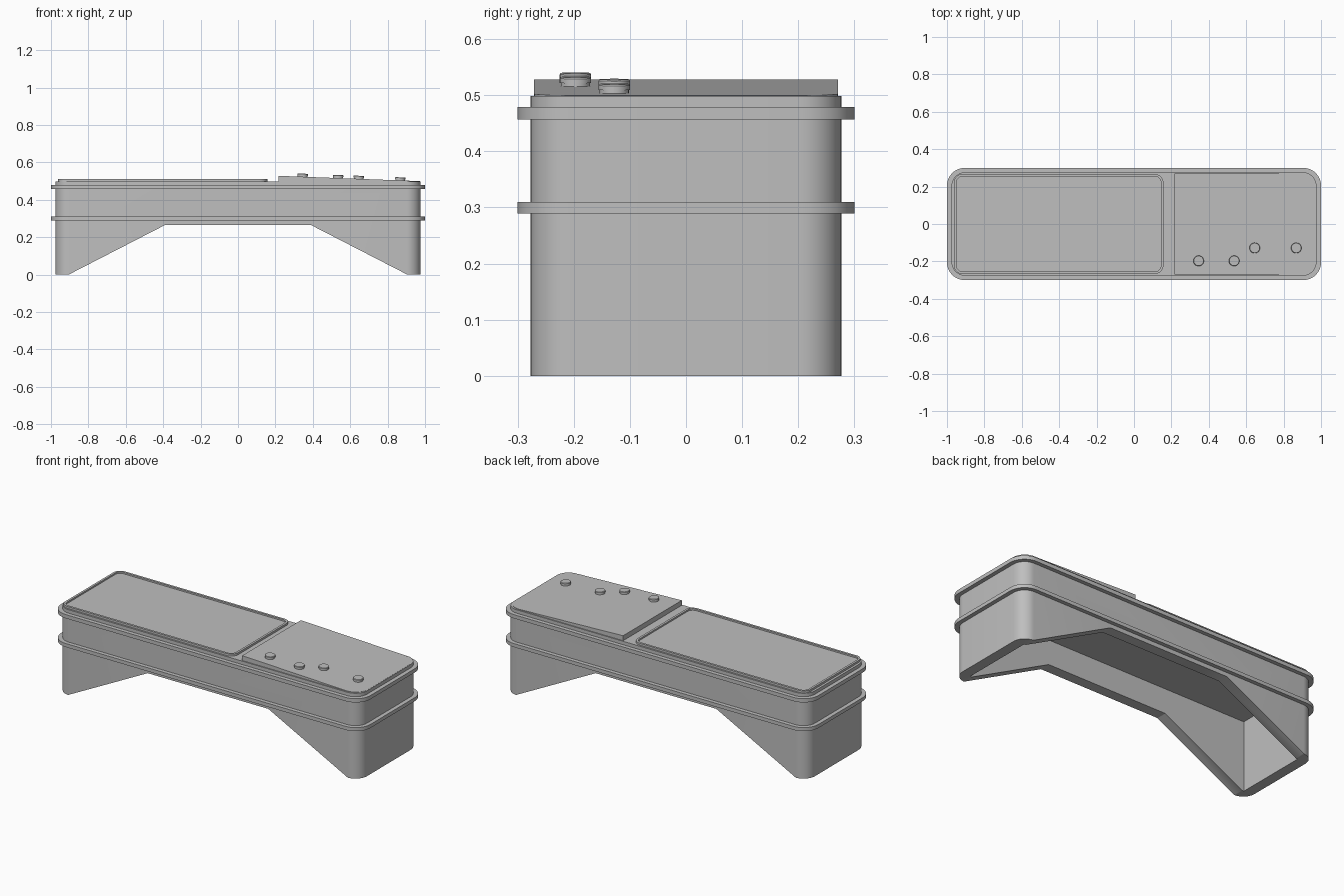
import bpy
import bmesh
from math import atan, cos, sin, pi, radians

cube = bpy.data.objects.get("Cube")
if cube:
    bpy.data.objects.remove(cube)

grey = bpy.data.materials.new("plain grey")
grey.use_nodes = True
GREY = (0.52, 0.52, 0.52, 1)
grey.diffuse_color = GREY
grey.node_tree.nodes["Principled BSDF"].inputs["Base Color"].default_value = GREY


def finish(name, bm, smooth=True):
    bmesh.ops.recalc_face_normals(bm, faces=bm.faces)
    mesh = bpy.data.meshes.new(name)
    bm.to_mesh(mesh)
    bm.free()
    obj = bpy.data.objects.new(name, mesh)
    bpy.context.collection.objects.link(obj)
    mesh.materials.append(grey)
    if smooth:
        activate(obj)
        bpy.ops.object.shade_smooth_by_angle(angle=radians(30))
    return obj


def activate(obj):
    bpy.ops.object.select_all(action='DESELECT')
    obj.select_set(True)
    bpy.context.view_layer.objects.active = obj


def rounded(x0, x1, y, r, steps=10):
    """Outline of a rectangle with round corners, centred on y = 0."""
    corners = [(x1 - r, y - r), (x0 + r, y - r), (x0 + r, r - y), (x1 - r, r - y)]
    return [(cx + r * cos((q + i / steps) * pi / 2), cy + r * sin((q + i / steps) * pi / 2))
            for q, (cx, cy) in enumerate(corners) for i in range(steps + 1)]


def loft(name, sections):
    """Solid through a stack of (outline, height) sections."""
    bm = bmesh.new()
    rings = [[bm.verts.new((x, y, z)) for x, y in outline] for outline, z in sections]
    n = len(rings[0])
    for a, b in zip(rings, rings[1:]):
        for i in range(n):
            j = (i + 1) % n
            bm.faces.new((a[i], a[j], b[j], b[i]))
    bm.faces.new(rings[0])
    bm.faces.new(rings[-1])
    return finish(name, bm)


def side_prism(name, profile, y):
    """Solid from an (x, z) profile running from -y to y."""
    bm = bmesh.new()
    face = bm.faces.new([bm.verts.new((x, -y, z)) for x, z in profile])
    out = bmesh.ops.extrude_face_region(bm, geom=[face])
    moved = [v for v in out["geom"] if isinstance(v, bmesh.types.BMVert)]
    bmesh.ops.translate(bm, verts=moved, vec=(0, 2 * y, 0))
    return finish(name, bm, False)


def cut(target, tool, operation='DIFFERENCE'):
    mod = target.modifiers.new("cut", 'BOOLEAN')
    mod.operation, mod.object, mod.solver = operation, tool, 'EXACT'
    activate(target)
    bpy.ops.object.modifier_apply(modifier=mod.name)
    bpy.data.objects.remove(tool)
    bpy.ops.object.shade_smooth_by_angle(angle=radians(30))


# Thick-walled hollow housing with an arched underside
body_outline = rounded(-0.976, 0.976, 0.277, 0.075)
housing = loft("housing", [(body_outline, 0), (body_outline, 0.499)])
cavity = side_prism("cavity_cutter", [(-0.915, -0.1), (0.915, -0.1), (0.915, 0.41), (-0.915, 0.41)], 0.215)
cut(housing, cavity)
arch = side_prism("arch_cutter", [(-0.905, -0.1), (-0.905, 0), (-0.39, 0.265),
                                  (0.39, 0.265), (0.905, 0), (0.905, -0.1)], 0.5)
cut(housing, arch)

# Two trim bands around the housing; each is a ring, open in the middle
for name, low, high in (("lower_band", 0.289, 0.31), ("upper_band", 0.457, 0.479)):
    outline = rounded(-1, 1, 0.3, 0.095)
    band = loft(name, [(outline, low), (outline, high)])
    inner = rounded(-0.97, 0.97, 0.271, 0.07)
    cut(band, loft("band_cutter", [(inner, low - 0.1), (inner, high + 0.1)]))

# Large top pad, sunk inside a thin raised border
outer = rounded(-0.962, 0.157, 0.267, 0.045)
inner = rounded(-0.949, 0.144, 0.254, 0.032)
loft("top_pad", [(outer, 0.497), (outer, 0.511), (inner, 0.511), (inner, 0.502)])

# Sloping control panel, trimmed to the round corners of the housing
X0, X1, Z0, Z1 = 0.217, 0.99, 0.528, 0.499
panel = side_prism("control_panel", [(X0, 0.49), (X1, 0.49), (X1, Z1), (X0, Z0)], 0.4)
trim = rounded(-0.973, 0.973, 0.271, 0.085)
cut(panel, loft("panel_cutter", [(trim, 0.4), (trim, 0.6)]), 'INTERSECT')

# Round knobs standing square to the slope
slope = (Z0 - Z1) / (X1 - X0)
stem = rounded(-0.026, 0.026, 0.026, 0.0259, 8)
cap = rounded(-0.028, 0.028, 0.028, 0.0279, 8)
for i, (x, y) in enumerate([(0.345, -0.197), (0.535, -0.197), (0.645, -0.128), (0.867, -0.128)]):
    knob = loft(f"knob_{i + 1}", [(stem, -0.006), (stem, 0.006), (cap, 0.006),
                                  (cap, 0.014), (stem, 0.0165)])
    knob.location = (x, y, Z0 - slope * (x - X0))
    knob.rotation_euler.y = atan(slope)
